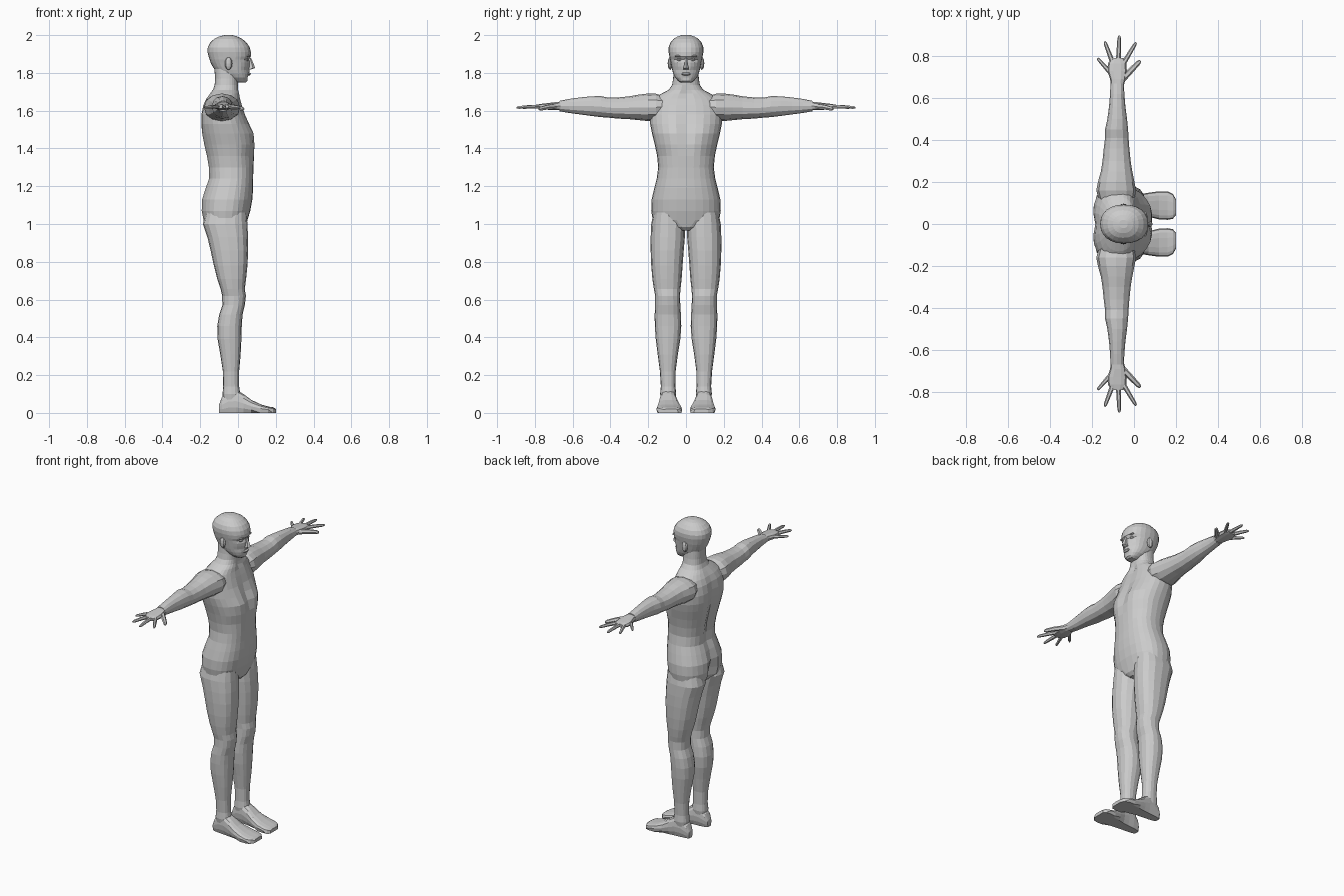
import bpy, bmesh, math
from mathutils import Vector


def finish(name, bm, mirror=False):
    bmesh.ops.recalc_face_normals(bm, faces=bm.faces)
    me = bpy.data.meshes.new(name)
    bm.to_mesh(me)
    bm.free()
    ob = bpy.data.objects.new(name, me)
    bpy.context.collection.objects.link(ob)
    if mirror:
        m = ob.modifiers.new("Mirror", "MIRROR")
        m.use_axis = (False, True, False)
        m.use_mirror_merge = False
    return ob


def sup(v, n):
    return math.copysign(abs(v) ** (2 / n), v)


def loft(name, axis, rings, sides=14, n=2.2, bumps=(), split=-0.06, mirror=False, floor=False):
    """Rings are (position, a0, a1, b0, b1); bumps are (|y|, z, ry, rz, side, dx)."""
    bm = bmesh.new()
    rows = []
    for p, a0, a1, b0, b1 in rings:
        row = []
        for i in range(sides):
            t = 2 * math.pi * i / sides
            a = (a0 + a1) / 2 + (a1 - a0) / 2 * sup(math.cos(t), n)
            b = (b0 + b1) / 2 + (b1 - b0) / 2 * sup(math.sin(t), n)
            co = Vector({"z": (a, b, p), "y": (a, p, b), "x": (p, a, b)}[axis])
            side = 1 if co.x > split else -1
            dx = 0
            for y, z, ry, rz, s, d in bumps:
                if s == side:
                    dx += d * math.exp(-((abs(co.y) - y) / ry) ** 2 - ((co.z - z) / rz) ** 2)
            co.x += dx
            if floor and co.z < 0.016:
                co.z = 0
            row.append(bm.verts.new(co))
        rows.append(row)
    for r, s in zip(rows, rows[1:]):
        for i in range(sides):
            j = (i + 1) % sides
            bm.faces.new((r[i], r[j], s[j], s[i]))
    bm.faces.new(rows[0])
    bm.faces.new(rows[-1])
    return finish(name, bm, mirror)


def sym(rows):
    """(z, back, front, half width) to full rings centred on y = 0."""
    return [(z, b, f, -w, w) for z, b, f, w in rows]


def ball(name, loc, size, mirror=False):
    bm = bmesh.new()
    bmesh.ops.create_uvsphere(bm, u_segments=8, v_segments=6, radius=1)
    for v in bm.verts:
        v.co = Vector((v.co.x * size[0], v.co.y * size[1], v.co.z * size[2])) + Vector(loc)
    return finish(name, bm, mirror)


def tube(name, pts, radii, sides=6):
    """Tapered tube through points, mirrored to the other side."""
    bm = bmesh.new()
    rows = []
    d = (Vector(pts[-1]) - Vector(pts[0])).normalized()
    u = d.cross(Vector((0, 0, 1))).normalized()
    w = u.cross(d)
    for p, r in zip(pts, radii):
        rows.append([bm.verts.new(Vector(p) + r * (u * math.cos(k * math.tau / sides)
                     + w * math.sin(k * math.tau / sides))) for k in range(sides)])
    for r, s in zip(rows, rows[1:]):
        for i in range(sides):
            j = (i + 1) % sides
            bm.faces.new((r[i], r[j], s[j], s[i]))
    bm.faces.new(rows[0])
    bm.faces.new(rows[-1])
    return finish(name, bm, True)


# Torso and neck, with chest, spine, waist and seat modelling
loft("torso", "z", sym([
    (0.965, -0.10, 0.02, 0.03), (0.985, -0.15, 0.04, 0.09), (1.02, -0.185, 0.05, 0.176),
    (1.07, -0.195, 0.065, 0.184), (1.13, -0.193, 0.076, 0.182), (1.19, -0.174, 0.08, 0.168),
    (1.24, -0.156, 0.08, 0.155), (1.30, -0.158, 0.082, 0.147), (1.36, -0.168, 0.086, 0.153),
    (1.42, -0.182, 0.088, 0.165), (1.48, -0.192, 0.075, 0.18), (1.53, -0.195, 0.055, 0.19),
    (1.58, -0.194, 0.038, 0.192), (1.63, -0.185, 0.022, 0.185), (1.665, -0.168, 0.012, 0.165),
    (1.69, -0.15, 0.008, 0.13), (1.71, -0.135, 0.003, 0.092), (1.735, -0.125, 0.0, 0.074),
    (1.77, -0.122, 0.0, 0.068), (1.82, -0.125, 0.0, 0.065)]), sides=28, n=2.35, bumps=[
        (0.08, 1.49, 0.055, 0.055, 1, 0.014), (0, 1.50, 0.022, 0.10, 1, -0.01),
        (0.12, 1.38, 0.03, 0.03, 1, -0.012), (0, 1.05, 0.02, 0.08, -1, 0.04),
        (0, 1.40, 0.025, 0.20, -1, 0.022), (0.11, 1.55, 0.05, 0.07, -1, -0.008),
        (0, 1.69, 0.02, 0.025, 1, -0.012)])

# Head with eye sockets, cheeks and mouth
loft("head", "z", sym([
    (1.748, -0.02, 0.04, 0.025), (1.757, -0.04, 0.05, 0.04), (1.775, -0.07, 0.056, 0.057),
    (1.795, -0.10, 0.058, 0.067), (1.815, -0.122, 0.061, 0.073), (1.835, -0.135, 0.063, 0.077),
    (1.855, -0.145, 0.063, 0.081), (1.872, -0.151, 0.06, 0.085), (1.888, -0.156, 0.068, 0.088),
    (1.91, -0.161, 0.068, 0.092), (1.935, -0.16, 0.062, 0.092), (1.96, -0.148, 0.046, 0.083),
    (1.98, -0.126, 0.022, 0.066), (1.993, -0.10, -0.005, 0.044), (2.0, -0.07, -0.03, 0.02)]),
    sides=24, n=2.25, split=-0.02, bumps=[
        (0.035, 1.87, 0.016, 0.011, 1, -0.013), (0.045, 1.82, 0.02, 0.018, 1, -0.008),
        (0, 1.778, 0.03, 0.008, 1, -0.006)])
loft("nose", "z", [(1.818, 0.045, 0.068, -0.017, 0.017), (1.826, 0.045, 0.09, -0.016, 0.016),
                   (1.845, 0.045, 0.084, -0.010, 0.010), (1.88, 0.045, 0.069, -0.007, 0.007)], 6, 2)
ball("lips", (0.056, 0, 1.795), (0.012, 0.026, 0.009))
ball("eye", (0.043, 0.034, 1.87), (0.012, 0.014, 0.009), True)
ball("brow", (0.052, 0.036, 1.889), (0.012, 0.024, 0.006), True)
ball("ear", (-0.05, 0.084, 1.85), (0.02, 0.013, 0.034), True)

# Arms along y
loft("arm", "y", [
    (0.11, -0.165, 0.0, 1.57, 1.675), (0.16, -0.18, 0.01, 1.545, 1.69),
    (0.20, -0.172, 0.002, 1.545, 1.691), (0.25, -0.158, -0.008, 1.55, 1.685),
    (0.30, -0.15, -0.016, 1.555, 1.676), (0.36, -0.144, -0.022, 1.558, 1.67),
    (0.41, -0.138, -0.026, 1.563, 1.669), (0.45, -0.138, -0.028, 1.566, 1.677),
    (0.50, -0.127, -0.033, 1.572, 1.676), (0.56, -0.119, -0.041, 1.58, 1.67),
    (0.62, -0.114, -0.046, 1.588, 1.662), (0.67, -0.112, -0.048, 1.597, 1.652)],
    sides=12, mirror=True)

# Hands
loft("palm", "y", [
    (0.655, -0.109, -0.05, 1.602, 1.648), (0.69, -0.114, -0.04, 1.602, 1.646),
    (0.73, -0.127, -0.034, 1.604, 1.641), (0.765, -0.124, -0.037, 1.607, 1.637),
    (0.79, -0.108, -0.05, 1.611, 1.632)], sides=10, n=2.6, mirror=True)
fingers = [("thumb", (-0.055, 0.69), (0.03, 0.778), 0.016), ("index_finger", (-0.053, 0.76), (0.01, 0.865), 0.012),
           ("middle_finger", (-0.075, 0.77), (-0.07, 0.898), 0.012),
           ("ring_finger", (-0.10, 0.765), (-0.14, 0.87), 0.012), ("little_finger", (-0.112, 0.72), (-0.174, 0.79), 0.011)]
for name, a, b, r in fingers:
    drop = 0.014 if name == "thumb" else 0.006
    pts = [(a[0] + (b[0] - a[0]) * t, a[1] + (b[1] - a[1]) * t, 1.622 - drop * t * t)
           for t in (0, 0.5, 0.9, 1)]
    tube(name, pts, (r, r * 0.85, r * 0.7, r * 0.35))

# Legs
loft("leg", "z", [
    (1.06, -0.17, 0.045, 0.02, 0.172), (1.0, -0.186, 0.05, 0.004, 0.184),
    (0.93, -0.162, 0.053, 0.006, 0.187), (0.86, -0.145, 0.054, 0.012, 0.187),
    (0.78, -0.128, 0.05, 0.018, 0.184), (0.71, -0.11, 0.043, 0.023, 0.178),
    (0.655, -0.092, 0.036, 0.029, 0.170), (0.62, -0.084, 0.042, 0.032, 0.163),
    (0.57, -0.083, 0.036, 0.030, 0.163), (0.52, -0.10, 0.024, 0.027, 0.166),
    (0.46, -0.11, 0.02, 0.025, 0.165), (0.39, -0.108, 0.018, 0.030, 0.160),
    (0.31, -0.094, 0.014, 0.043, 0.150), (0.22, -0.08, 0.006, 0.055, 0.138),
    (0.14, -0.078, 0.006, 0.056, 0.133), (0.10, -0.082, 0.012, 0.052, 0.137),
    (0.06, -0.08, 0.012, 0.058, 0.13)], sides=16, n=2.4, mirror=True)

# Feet along x
loft("foot", "x", [
    (-0.10, 0.075, 0.115, 0.012, 0.045), (-0.085, 0.064, 0.125, 0, 0.085),
    (-0.05, 0.056, 0.131, 0, 0.12), (-0.01, 0.052, 0.136, 0, 0.125),
    (0.03, 0.046, 0.142, 0, 0.10), (0.07, 0.034, 0.149, 0, 0.07),
    (0.12, 0.022, 0.156, 0, 0.046), (0.16, 0.02, 0.156, 0, 0.034),
    (0.185, 0.025, 0.143, 0, 0.03), (0.20, 0.042, 0.118, 0, 0.022)],
    sides=14, n=2.7, mirror=True, floor=True)
